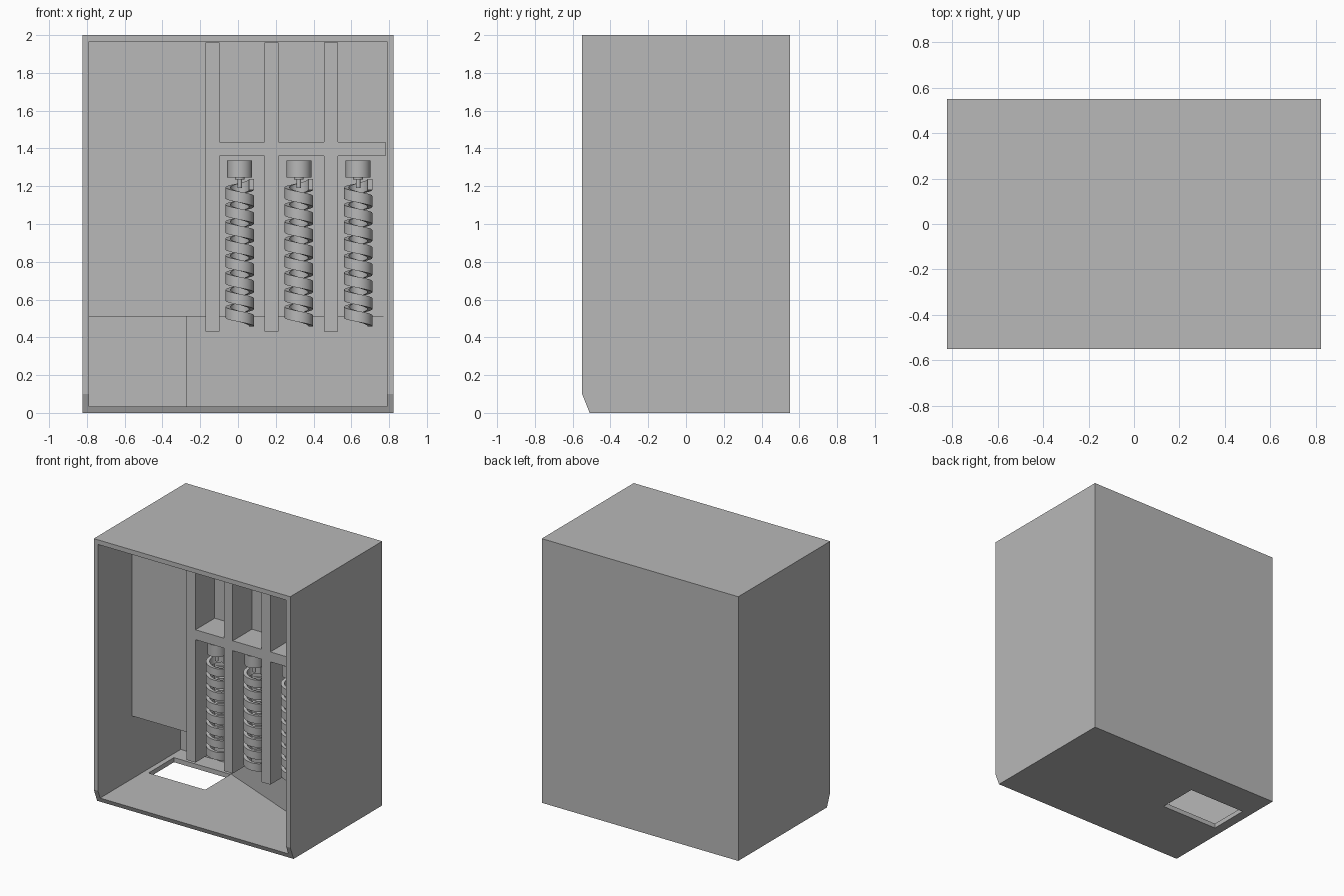
import bpy
import bmesh
import math

cube = bpy.data.objects.get("Cube")
if cube:
    bpy.data.objects.remove(cube, do_unlink=True)

# Single flat colour
grey = bpy.data.materials.new("plain grey")
grey.use_nodes = True
colour = (0.48, 0.48, 0.48, 1)
grey.diffuse_color = colour
grey.node_tree.nodes["Principled BSDF"].inputs["Base Color"].default_value = colour


def finish(name, bm):
    bmesh.ops.recalc_face_normals(bm, faces=bm.faces)
    mesh = bpy.data.meshes.new(name)
    bm.to_mesh(mesh)
    bm.free()
    mesh.materials.append(grey)
    obj = bpy.data.objects.new(name, mesh)
    bpy.context.collection.objects.link(obj)
    return obj


def prism(name, points, direction):
    """Extrude a flat outline along a direction."""
    bm = bmesh.new()
    face = bm.faces.new([bm.verts.new(p) for p in points])
    out = bmesh.ops.extrude_face_region(bm, geom=[face])
    moved = [g for g in out["geom"] if isinstance(g, bmesh.types.BMVert)]
    bmesh.ops.translate(bm, verts=moved, vec=direction)
    return finish(name, bm)


def box(name, x, y, z):
    corners = [(x[0], y[0]), (x[1], y[0]), (x[1], y[1]), (x[0], y[1])]
    return prism(name, [(a, b, z[0]) for a, b in corners], (0, 0, z[1] - z[0]))


def combine(target, other, operation):
    mod = target.modifiers.new(operation, 'BOOLEAN')
    mod.operation = operation
    mod.solver = 'EXACT'
    mod.object = other
    other.hide_render = True
    bpy.context.view_layer.objects.active = target
    bpy.ops.object.modifier_apply(modifier=mod.name)
    bpy.data.objects.remove(other, do_unlink=True)


def smooth(obj):
    bpy.ops.object.select_all(action='DESELECT')
    obj.select_set(True)
    bpy.context.view_layer.objects.active = obj
    bpy.ops.object.shade_smooth_by_angle(angle=math.radians(35))


HALF_W, HALF_D, HEIGHT, WALL = 0.823, 0.55, 2.0, 0.035
INNER = HALF_W - WALL
PANEL_Y, PANEL_Z = -0.14, 0.51

# Cabinet with chamfered lower front edge
side = [(-0.51, 0), (HALF_D, 0), (HALF_D, HEIGHT), (-HALF_D, HEIGHT), (-HALF_D, 0.1)]
cabinet = prism("cabinet", [(-HALF_W, y, z) for y, z in side], (2 * HALF_W, 0, 0))

# Open front compartment
combine(cabinet, box("front_cutter", (-INNER, INNER), (-0.7, PANEL_Y),
                     (WALL, HEIGHT - WALL)), 'DIFFERENCE')

# Chute space under the back panel, with a slanted guide wall
chute = [(-INNER, -0.3), (INNER, -0.3), (INNER, PANEL_Y),
         (-0.275, 0.31), (-0.275, 0.44), (-INNER, 0.44)]
combine(cabinet, prism("chute_cutter", [(x, y, WALL) for x, y in chute],
                       (0, 0, PANEL_Z - WALL)), 'DIFFERENCE')

# Outlet through the floor
combine(cabinet, box("outlet_cutter", (-0.75, -0.275), (0, 0.305), (-0.1, 0.1)), 'DIFFERENCE')

# Rack of upright dividers joined by one shelf
rack_y = (-0.37, PANEL_Y)
rack = box("divider_rack", (-0.172, 0.78), rack_y, (1.36, 1.435))
for left in (-0.172, 0.14, 0.455):
    combine(rack, box("divider", (left, left + 0.075), rack_y, (0.43, 1.96)), 'UNION')


def spiral(name, x, y):
    """Rectangular ribbon winding downwards."""
    turns, per_turn, pitch = 8, 40, 0.0903
    inner, outer, half = 0.05, 0.075, 0.029
    bm = bmesh.new()
    rings = []
    for i in range(turns * per_turn + 1):
        t = 2 * math.pi * i / per_turn
        z = 1.21 - pitch * i / per_turn
        rings.append([bm.verts.new((x + r * math.cos(t), y + r * math.sin(t), z + h))
                      for r, h in ((inner, -half), (outer, -half), (outer, half), (inner, half))])
    for a, b in zip(rings, rings[1:]):
        for k in range(4):
            n = (k + 1) % 4
            bm.faces.new((a[k], a[n], b[n], b[k]))
    bm.faces.new(rings[0])
    bm.faces.new(rings[-1])
    smooth(finish(name, bm))


def motor(name, x, y):
    """Drum with a stepped drive pin, as one turned profile."""
    profile = [(0.012, 1.19), (0.012, 1.235), (0.026, 1.235),
               (0.026, 1.247), (0.066, 1.247), (0.066, 1.335)]
    sides = 40
    bm = bmesh.new()
    rings = [[bm.verts.new((x + r * math.cos(2 * math.pi * i / sides),
                            y + r * math.sin(2 * math.pi * i / sides), z))
              for i in range(sides)] for r, z in profile]
    for a, b in zip(rings, rings[1:]):
        for i in range(sides):
            j = (i + 1) % sides
            bm.faces.new((a[i], a[j], b[j], b[i]))
    bm.faces.new(rings[0])
    bm.faces.new(rings[-1])
    smooth(finish(name, bm))


# One spiral and motor in each bay
for n, x in enumerate((0.009, 0.322, 0.636), 1):
    spiral(f"spiral_{n}", x, -0.265)
    motor(f"motor_{n}", x, -0.265)
